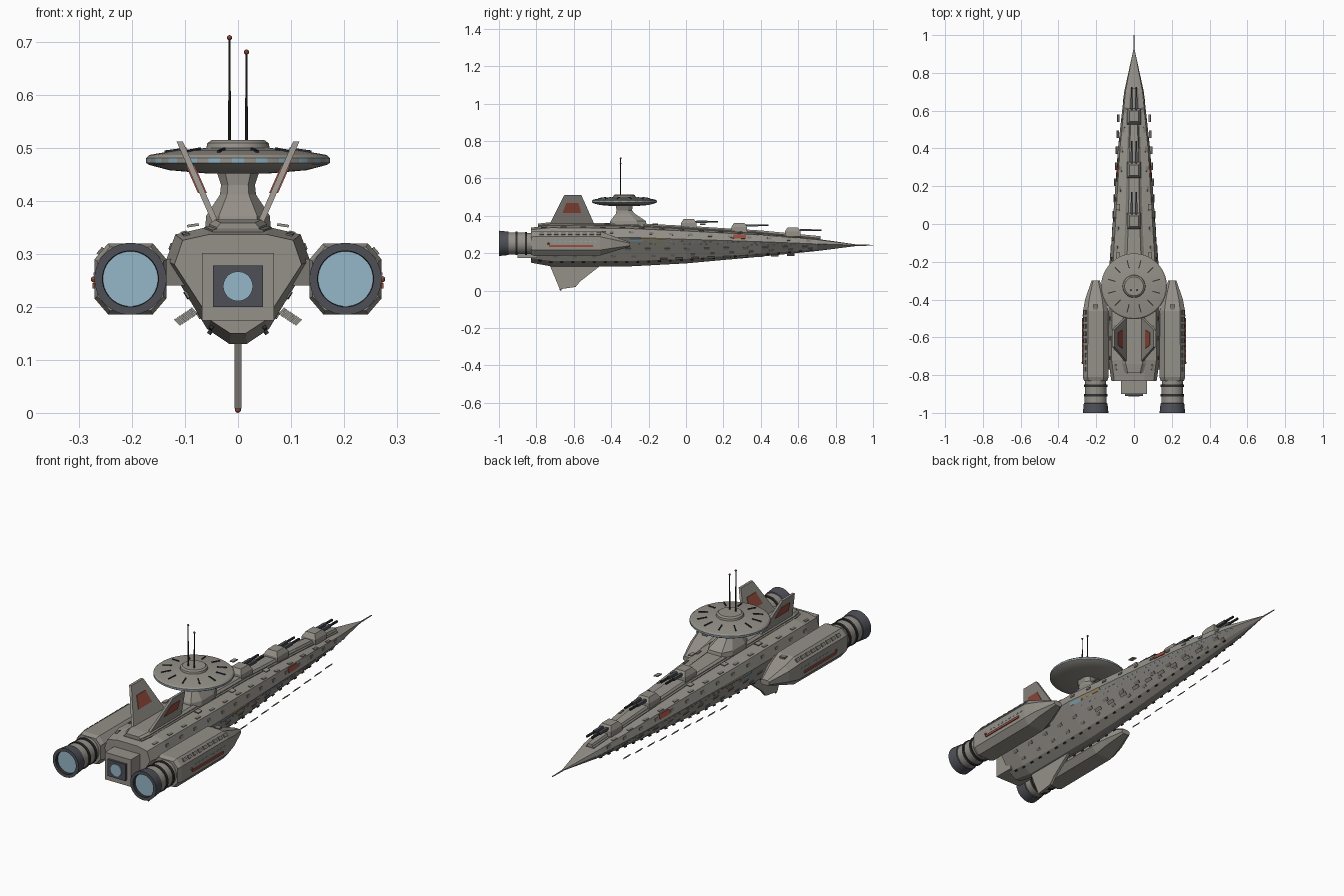
import bpy, bmesh, math
from mathutils import Vector, Matrix

cube = bpy.data.objects.get("Cube")
if cube:
    bpy.data.objects.remove(cube)

# Palette
COLOURS = {"hull grey": (.30, .28, .25), "panel grey": (.2, .19, .17), "nozzle grey": (.075, .08, .095),
           "dark trim": (.03, .03, .03), "glow blue": (.30, .47, .57), "window blue": (.25, .42, .52),
           "marking red": (.32, .075, .05), "hatch tan": (.38, .29, .15)}
MATS = []
for label, rgb in COLOURS.items():
    m = bpy.data.materials.new(label)
    m.use_nodes = True
    m.diffuse_color = (*rgb, 1)
    m.node_tree.nodes["Principled BSDF"].inputs["Base Color"].default_value = (*rgb, 1)
    MATS.append(m)
HULL, PANEL, NOZZLE, DARK, GLOW, WINDOW, RED, TAN = range(8)


def finish(bm, name, smooth=False):
    bmesh.ops.recalc_face_normals(bm, faces=bm.faces)
    me = bpy.data.meshes.new(name)
    bm.to_mesh(me)
    bm.free()
    for m in MATS:
        me.materials.append(m)
    ob = bpy.data.objects.new(name, me)
    bpy.context.collection.objects.link(ob)
    if smooth:
        bpy.ops.object.select_all(action='DESELECT')
        ob.select_set(True)
        bpy.context.view_layer.objects.active = ob
        bpy.ops.object.shade_smooth_by_angle(angle=math.radians(25))
    return ob


def loft(name, rings, mat=HULL):
    bm = bmesh.new()
    vs = [[bm.verts.new(p) for p in r] for r in rings]
    n = len(vs[0])
    for a, b in zip(vs, vs[1:]):
        for i in range(n):
            bm.faces.new((a[i], a[(i + 1) % n], b[(i + 1) % n], b[i]))
    bm.faces.new(vs[0])
    bm.faces.new(vs[-1])
    for f in bm.faces:
        f.material_index = mat
    return finish(bm, name)


def lathe(name, profile, centre, axis="z", mats=None, seg=32, stripe=None):
    """Revolve (radius, height) points; mats gives one colour per band."""
    bm = bmesh.new()
    rings = []
    for r, h in profile:
        ring = []
        for k in range(seg):
            a = 2 * math.pi * (k + .5) / seg
            u, v = r * math.cos(a), r * math.sin(a)
            p = Vector((u, v, h)) if axis == "z" else Vector((u, h, v))
            ring.append(bm.verts.new(p + Vector(centre)))
        rings.append(ring)
    for j, (a, b) in enumerate(zip(rings, rings[1:])):
        for k in range(seg):
            f = bm.faces.new((a[k], a[(k + 1) % seg], b[(k + 1) % seg], b[k]))
            f.material_index = mats[j] if mats else HULL
            if j == stripe and k % 2:
                f.material_index = WINDOW
    bmesh.ops.remove_doubles(bm, verts=bm.verts, dist=1e-5)
    return finish(bm, name, True)


def box(bm, mtx, size, mat):
    out = bmesh.ops.create_cube(bm, size=1, matrix=mtx @ Matrix.Diagonal((*size, 1)))
    for f in {f for v in out["verts"] for f in v.link_faces}:
        f.material_index = mat


def at(x, y, z, ry=0):
    return Matrix.Translation((x, y, z)) @ Matrix.Rotation(ry, 4, 'Y')


def ball(bm, p, r):
    out = bmesh.ops.create_icosphere(bm, subdivisions=2, radius=r, matrix=Matrix.Translation(p))
    for f in {f for v in out["verts"] for f in v.link_faces}:
        f.material_index = RED


# Hull stations: y, half width, chine height, top, bottom
STATIONS = [(-.83, .12, .28, .337, .15), (-.72, .136, .287, .35, .13), (-.3, .134, .285, .345, .13),
            (0, .113, .275, .33, .146), (.4, .085, .262, .305, .182), (.7, .052, .25, .277, .212),
            (.92, .004, .243, .246, .24)]


def station(y):
    for a, b in zip(STATIONS, STATIONS[1:]):
        if y <= b[0]:
            t = (y - a[0]) / (b[0] - a[0])
            return [p + (q - p) * t for p, q in zip(a, b)]
    return STATIONS[-1]


def half(y):
    _, w, c, t, b = station(y)
    h = t - b
    return [Vector(p) for p in ((.45 * w, y, t), (.87 * w, y, t - .06 * h), (w, y, c),
                                (.43 * w, y, b + .13 * h), (.12 * w, y, b))]


def flip(p):
    return Vector((-p[0], p[1], p[2]))


loft("main_hull", [half(s[0]) + [flip(p) for p in reversed(half(s[0]))] for s in STATIONS])
lathe("bow_spike", [(0, .9), (.004, .9), (.0025, 1), (0, 1)], (0, 0, .243), "y", seg=8)

# Raised spine deck with dark flanks
for name, grow, lift, mat in (("deck_base", .008, .006, PANEL), ("spine_deck", 0, .017, HULL)):
    rings = []
    for y, w in ((-.79, .04), (-.74, .055), (-.3, .052), (0, .038), (.4, .028), (.72, .013)):
        t, w = station(y)[3], w + grow
        rings.append([(-w, y, t - .01), (-w, y, t + lift * .5), (-w * .8, y, t + lift),
                      (w * .8, y, t + lift), (w, y, t + lift * .5), (w, y, t - .01)])
    loft(name, rings, mat)


def plate(bm, y, face, f, length, width, mat, h=.006):
    """Lay a thin plate on one facet of the hull, on both sides."""
    def pt(yy):
        s = half(yy)
        return s[face].lerp(s[face + 1], f)
    p, s = pt(y), half(y)
    ty = (pt(y + .02) - p).normalized()
    n = ty.cross(s[face + 1] - s[face]).normalized()
    if n.dot(p - Vector((0, y, .26))) < 0:
        n = -n
    u = n.cross(ty)
    for side in (1, -1):
        a, b, c, q = [Vector((side * v.x, v.y, v.z)) for v in (ty, u, n, p)]
        m = Matrix((a, b, c)).transposed().to_4x4()
        box(bm, Matrix.Translation(q) @ m, (length, width, h), mat)


# Hull surface details
bm = bmesh.new()
for i in range(34):
    y = -.26 + i * .03
    if i % 5 != 4:
        plate(bm, y, 2, .12, .011, .005, WINDOW, .004)
    if i % 3 != 1:
        plate(bm, y + .01, 2, .27, .009, .004, WINDOW, .004)
for i in range(14):
    y = -.76 + i * .105
    plate(bm, y, 0, .72, .03, .012, PANEL)
    plate(bm, y + .05, 1, .45, .022, .012, PANEL)
    plate(bm, y + .03, 2, .5, .03, .014, PANEL)
    plate(bm, y + .06, 2, .8, .024, .012, PANEL)
for i in range(26):
    plate(bm, -.78 + i * .058, 3, .15, .014, .007, DARK, .012)
plate(bm, .285, 1, .4, .07, .022, RED)
plate(bm, -.17, 2, .06, .13, .014, TAN)
plate(bm, -.27, 2, .1, .07, .016, WINDOW)
finish(bm, "hull_details")

# Stand-off sensor plates beside the hull
bm = bmesh.new()
for i in range(9):
    y = -.12 + i * .085
    for s in (1, -1):
        box(bm, at(s * (.108 - .045 * y), y, .175 + .03 * y, s * -.8), (.016, .04, .004), HULL)
        if i % 3 == 0:
            box(bm, at(s * .085, y - .3, .354, s * .15), (.022, .03, .005), HULL)
finish(bm, "sensor_plates")

# Gun turrets, each with twin barrels
for n, (y, z) in enumerate(((.015, .345), (.285, .325), (.57, .300))):
    loft(f"turret_{n + 1}", [[(x * w, y + d * l, z + h) for x, d in ((-1, -1), (1, -1), (1, 1), (-1, 1))]
                             for w, l, h in ((.036, .042, -.01), (.036, .042, .016), (.024, .028, .037))])
    bm = bmesh.new()
    for x in (-.013, .013):
        box(bm, at(x, y + .085, z + .024), (.008, .14, .008), DARK)
        box(bm, at(x, y + .07, z + .024), (.013, .06, .012), NOZZLE)
    finish(bm, f"turret_barrels_{n + 1}")

# Bridge: neck, saucer, masts
loft("bridge_neck", [[(x * w, -.33 + o + d * l, z) for x, d in
                      ((-1, -.5), (-.6, -1), (.6, -1), (1, -.5), (1, .5), (.6, 1), (-.6, 1), (-1, .5))]
                     for w, l, o, z in ((.062, .1, .02, .35), (.06, .095, .02, .372), (.034, .05, .005, .412),
                                        (.032, .042, 0, .43), (.042, .045, 0, .46))])
lathe("bridge_saucer", [(0, .452), (.06, .452), (.13, .458), (.168, .468), (.174, .472), (.174, .481),
                        (.167, .487), (.12, .495), (.06, .5), (.058, .509), (.05, .515), (0, .515)],
      (0, -.33, 0), seg=48, stripe=4)
bm = bmesh.new()
for k in range(12):
    turn = Matrix.Translation((0, -.33, 0)) @ Matrix.Rotation((k + .5) * math.pi / 6, 4, 'Z')
    box(bm, turn @ at(.122, 0, .495, .13), (.042, .005, .006), DARK)
finish(bm, "saucer_ribs")
for x, top in ((-.016, .708), (.016, .681)):
    lathe("antenna_mast", [(0, .51), (.003, .51), (.002, top), (0, top)], (x, -.35, 0), mats=[DARK] * 3, seg=8)
    bm = bmesh.new()
    ball(bm, (x, -.35, top), .005)
    finish(bm, "antenna_tip")


# Fins: a side outline given thickness along x, then leaned outward
def slab(name, outline, thick, mat=HULL, place=lambda p: p):
    return loft(name, [[place(Vector((x, y, z))) for y, z in outline] for x in (-thick / 2, thick / 2)], mat)


for side, word in ((1, "left"), (-1, "right")):
    def lean(p, s=side):
        return Vector((s * (.043 + p.x + (p.z - .36) * .44), p.y, p.z))
    slab(word + "_tail_fin", [(-.73, .355), (-.65, .512), (-.56, .512), (-.49, .355)], .012, HULL, lean)
    slab(word + "_fin_marking", [(-.66, .415), (-.64, .468), (-.575, .468), (-.56, .415)], .017, RED, lean)
slab("keel_fin", [(-.73, .14), (-.675, .008), (-.59, .02), (-.565, .05), (-.45, .14)], .013)
bm = bmesh.new()
ball(bm, (0, -.67, .006), .006)
finish(bm, "keel_light")

# Stern thruster block
loft("stern_block", [[(x * .068, y, .238 + z * .064) for x, z in ((-1, -1), (1, -1), (1, 1), (-1, 1))]
                     for y in (-.9, -.8)])
bm = bmesh.new()
box(bm, at(0, -.9, .239), (.094, .022, .078), NOZZLE)
finish(bm, "stern_nozzle")
lathe("stern_glow", [(0, -.914), (.028, -.914), (.028, -.9), (0, -.9)], (0, 0, .239), "y", [GLOW] * 3)

# Engine nacelles
OCT = ((-.62, -1), (.62, -1), (1, -.55), (1, .55), (.62, 1), (-.62, 1), (-1, .55), (-1, -.55))
for s, word in ((1, "left"), (-1, "right")):
    cx, cz = s * .203, .253
    loft(word + "_nacelle", [[(cx + x * w, y, cz - d + z * h) for x, z in OCT]
                             for y, w, h, d in ((-.83, .062, .06, 0), (-.81, .068, .067, 0), (-.46, .067, .065, 0),
                                                (-.4, .056, .045, .002), (-.3, .022, .012, .006))])
    bands = [(.056, -.8), (.056, -.85), (.062, -.85), (.062, -.862), (.058, -.862), (.058, -.9), (.063, -.9),
             (.063, -.912), (.059, -.912), (.059, -.948), (.063, -.95), (.068, -1), (.053, -1), (.052, -.985), (0, -.985)]
    lathe(word + "_engine", bands, (cx, 0, cz), "y",
          [HULL, DARK, DARK, DARK, HULL, DARK, DARK, DARK, HULL, NOZZLE, NOZZLE, NOZZLE, DARK, GLOW])
    bm = bmesh.new()
    box(bm, at(s * .13, -.62, .265), (.06, .3, .05), PANEL)
    box(bm, at(s * .271, -.615, .24), (.008, .235, .011), RED)
    for i in range(9):
        box(bm, at(s * .2595, -.77 + i * .038, .3055, s * .86), (.016, .024, .006), PANEL)
        box(bm, at(s * .27, -.7 + i * .027, .262), (.005, .011, .005), WINDOW)
    box(bm, at(cx, -.44, .315), (.026, .026, .008), PANEL)
    ball(bm, (s * .272, -.735, .252), .006)
    finish(bm, word + "_nacelle_details")
